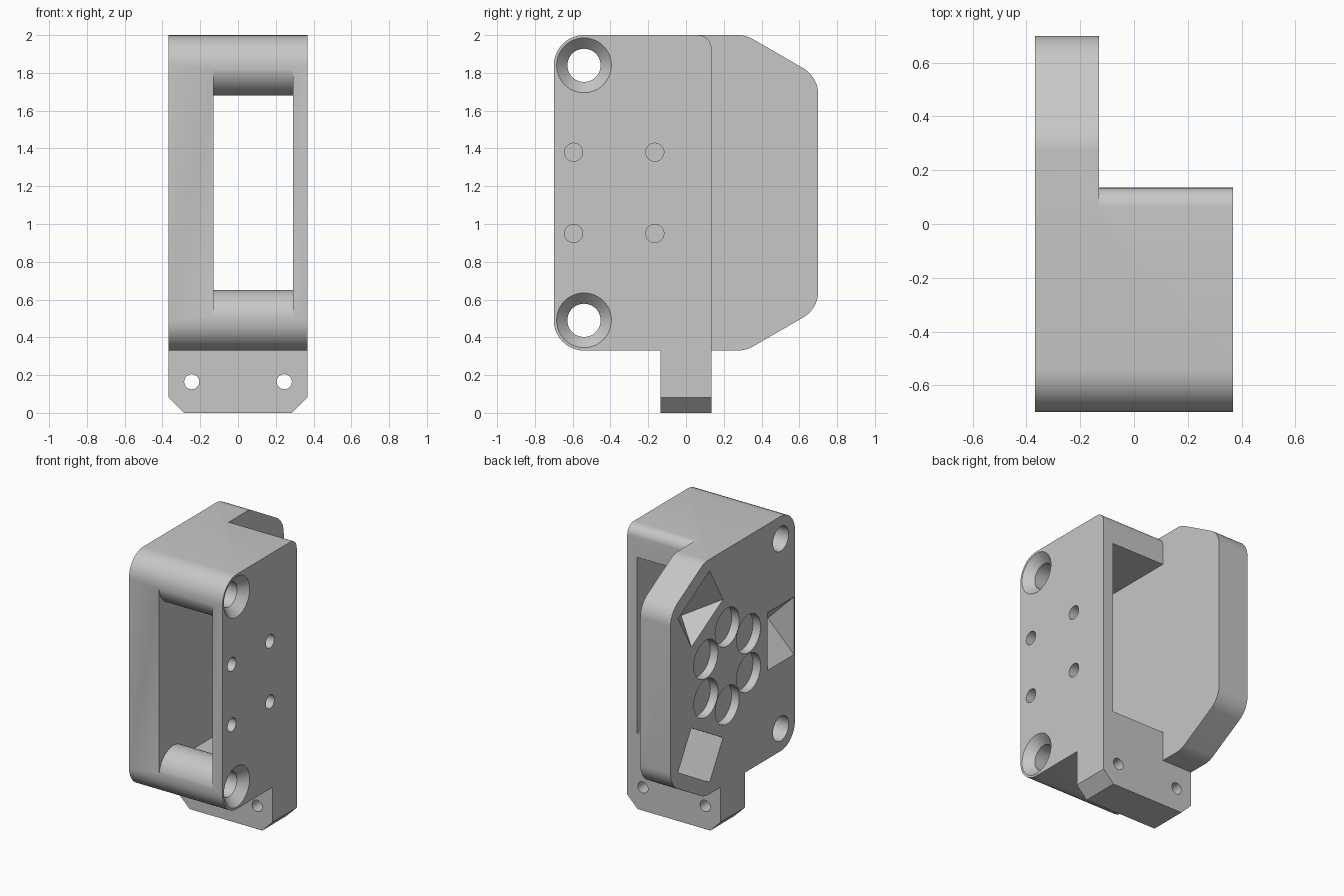
import bpy, bmesh, math
from mathutils import Matrix, Vector

if "Cube" in bpy.data.objects:
    bpy.data.objects.remove(bpy.data.objects["Cube"])

HALF = 0.368      # half width in x
MID = 1.165       # height of the symmetry plane of the body
T, R = Matrix.Translation, Matrix.Rotation


def rounded(corners, steps=10):
    """Round each (y, z, radius) corner of a closed outline."""
    out = []
    for i, (y, z, r) in enumerate(corners):
        p = Vector((y, z))
        if not r:
            out.append(p)
            continue
        a = (Vector(corners[i - 1][:2]) - p).normalized()
        b = (Vector(corners[(i + 1) % len(corners)][:2]) - p).normalized()
        half = a.angle(b) / 2
        centre = p + (a + b).normalized() * r / math.sin(half)
        start = p + a * r / math.tan(half) - centre
        turn = (math.pi - 2 * half) * (1 if a.x * b.y - a.y * b.x < 0 else -1)
        for k in range(steps + 1):
            out.append(centre + Matrix.Rotation(turn * k / steps, 2) @ start)
    return out


def finish(bm, name):
    if bm.calc_volume(signed=True) < 0:
        bmesh.ops.reverse_faces(bm, faces=bm.faces)
    mesh = bpy.data.meshes.new(name)
    bm.to_mesh(mesh)
    bm.free()
    ob = bpy.data.objects.new(name, mesh)
    bpy.context.collection.objects.link(ob)
    return ob


def extrude_x(name, outline, x0, x1):
    bm = bmesh.new()
    face = bm.faces.new([bm.verts.new((x0, y, z)) for y, z in outline])
    new = bmesh.ops.extrude_face_region(bm, geom=[face])["geom"]
    verts = [v for v in new if isinstance(v, bmesh.types.BMVert)]
    bmesh.ops.translate(bm, verts=verts, vec=(x1 - x0, 0, 0))
    bmesh.ops.recalc_face_normals(bm, faces=bm.faces)
    return finish(bm, name)


def rod(name, centre, axis, length, r1, r2=None, segments=48):
    bm = bmesh.new()
    turn = R(math.pi / 2, 4, "Y") if axis == "X" else R(math.pi / 2, 4, "X")
    bmesh.ops.create_cone(bm, cap_ends=True, segments=segments, radius1=r1,
                          radius2=r1 if r2 is None else r2, depth=length,
                          matrix=T(centre) @ turn)
    return finish(bm, name)


def box(name, matrix):
    bm = bmesh.new()
    bmesh.ops.create_cube(bm, size=1, matrix=matrix)
    return finish(bm, name)


def cut(body, cutter):
    cutter.hide_render = True
    mod = body.modifiers.new("cut", "BOOLEAN")
    mod.operation, mod.solver, mod.object = "DIFFERENCE", "EXACT", cutter
    bpy.context.view_layer.objects.active = body
    bpy.ops.object.modifier_apply(modifier=mod.name)
    bpy.data.objects.remove(cutter)


# Body outline with the mounting tab below
body = extrude_x("bracket_body", rounded([
    (-0.7, 2, 0.16), (0.317, 2, 0.16), (0.7, 1.779, 0.16),
    (0.7, 0.551, 0.16), (0.317, 0.33, 0.16), (0.135, 0.33, 0),
    (0.135, 0, 0), (-0.135, 0, 0), (-0.135, 0.33, 0), (-0.7, 0.33, 0.16)]),
    -HALF, HALF)

# Chamfered tab corners and tab holes
for side in (-1, 1):
    cut(body, box("tab_chamfer", T((side * HALF, 0, 0)) @ R(math.pi / 4, 4, "Y")
                  @ Matrix.Diagonal((0.116, 0.5, 0.116, 1))))
    cut(body, rod("tab_hole", (side * 0.245, 0, 0.165), "Y", 1, 0.04, segments=32))

# Three angled cube pockets and a ring of six round pockets in the thick plate
ring = T((-HALF, 0.062, MID))
for k in range(3):
    cut(body, box("cube_pocket", ring @ R(math.radians(60 + 120 * k), 4, "X")
                  @ T((0, 0.6, 0)) @ R(math.pi / 4, 4, "Y")
                  @ Matrix.Diagonal((0.29, 0.3, 0.29, 1))))
for k in range(6):
    centre = ring @ R(math.radians(30 + 60 * k), 4, "X") @ Vector((0, 0.277, 0))
    cut(body, rod("round_pocket", centre, "X", 0.12, 0.135))

# Screw holes with countersinks on the thin wall
for z in (MID - 0.675, MID + 0.675):
    cut(body, rod("screw_hole", (0, -0.54, z), "X", 2, 0.088))
    cut(body, rod("countersink", (HALF, -0.54, z), "X", 0.14, 0.0785, 0.2115))

# Small holes in the thin wall
for y in (-0.595, -0.165):
    for z in (MID - 0.215, MID + 0.215):
        cut(body, rod("pin_hole", (0.35, y, z), "X", 0.3, 0.048, segments=32))

# Window from front to back; rounded screw bosses blend into the front
edge = math.asin(0.05 / 0.16)
low = [(0.9, 0.54)]
for k in range(25):
    a = edge + (math.pi - edge) * k / 24
    low.append((-0.542 + 0.16 * math.cos(a), 0.49 + 0.16 * math.sin(a)))
low.append((-0.9, 0.49))
high = [(y, 2 * MID - z) for y, z in reversed(low)]
cut(body, extrude_x("window", low + high, -0.13, 0.29))

# Step behind the thin side wall, leaving the thick plate standing
arc = [(0.065 + 0.07 * math.cos(a), 1.93 + 0.07 * math.sin(a))
       for a in (math.pi / 2 * k / 8 for k in range(9))]
cut(body, extrude_x("rear_step", [(0.135, 0.25), *arc, (0.065, 2.2),
                                  (0.9, 2.2), (0.9, 0.25)], -0.13, 0.6))

# Single grey finish
grey = bpy.data.materials.new("light_grey")
grey.use_nodes = True
colour = (0.57, 0.57, 0.57, 1)
grey.diffuse_color = colour
grey.node_tree.nodes["Principled BSDF"].inputs["Base Color"].default_value = colour
body.data.materials.clear()
body.data.materials.append(grey)

bpy.ops.object.select_all(action="DESELECT")
body.select_set(True)
bpy.context.view_layer.objects.active = body
bpy.ops.object.shade_smooth_by_angle(angle=math.radians(25))
